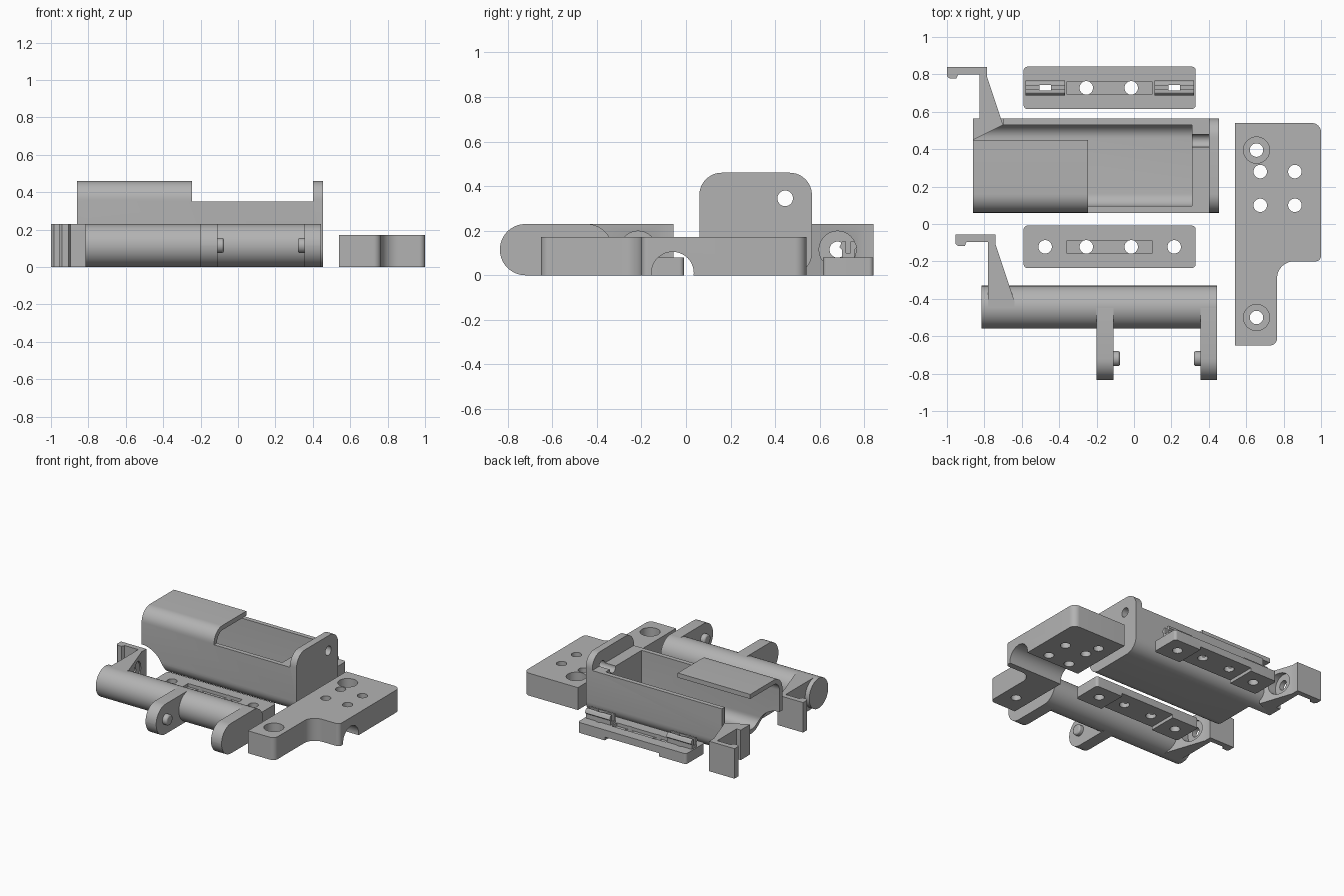
import bpy, bmesh, math
from mathutils import Vector

if "Cube" in bpy.data.objects:
    bpy.data.objects.remove(bpy.data.objects["Cube"])

gray = bpy.data.materials.new("plain_gray")
gray.use_nodes = True
gray.diffuse_color = (0.45, 0.45, 0.45, 1)
gray.node_tree.nodes["Principled BSDF"].inputs["Base Color"].default_value = (0.45, 0.45, 0.45, 1)


def rounded(corners, steps=10):
    """Outline from (a, b, radius) corners, with arcs at radii above zero."""
    out, n = [], len(corners)
    for i, (a, b, r) in enumerate(corners):
        p = Vector((a, b))
        if r == 0:
            out.append(p)
            continue
        d1 = (Vector(corners[i - 1][:2]) - p).normalized()
        d2 = (Vector(corners[(i + 1) % n][:2]) - p).normalized()
        half = d1.angle(d2) / 2
        c = p + (d1 + d2).normalized() * r / math.sin(half)
        u, v = p + d1 * r / math.tan(half) - c, p + d2 * r / math.tan(half) - c
        phi = math.pi - 2 * half
        for k in range(steps + 1):
            s = k / steps
            out.append(c + (u * math.sin((1 - s) * phi) + v * math.sin(s * phi)) / math.sin(phi))
    return out


def rect(a0, a1, b0, b1, r=0):
    return rounded([(a0, b0, r), (a1, b0, r), (a1, b1, r), (a0, b1, r)])


def circle(a, b, r, n=40):
    return [Vector((a + r * math.cos(2 * math.pi * i / n), b + r * math.sin(2 * math.pi * i / n)))
            for i in range(n)]


def prism(name, outline, axis, t0, t1):
    """Extrude a flat outline along an axis from t0 to t1."""
    place = {"x": lambda p, t: (t, p[0], p[1]),
             "y": lambda p, t: (p[0], t, p[1]),
             "z": lambda p, t: (p[0], p[1], t)}[axis]
    bm = bmesh.new()
    low = [bm.verts.new(place(p, t0)) for p in outline]
    high = [bm.verts.new(place(p, t1)) for p in outline]
    bm.faces.new(low)
    bm.faces.new(high)
    for i in range(len(low)):
        j = (i + 1) % len(low)
        bm.faces.new((low[i], low[j], high[j], high[i]))
    bmesh.ops.recalc_face_normals(bm, faces=bm.faces)
    mesh = bpy.data.meshes.new(name)
    bm.to_mesh(mesh)
    bm.free()
    mesh.materials.append(gray)
    ob = bpy.data.objects.new(name, mesh)
    bpy.context.collection.objects.link(ob)
    return ob


def combine(ob, outline, axis, t0, t1, op="DIFFERENCE"):
    """Cut (or add) an extruded outline from (to) an object."""
    tool = prism("tool", outline, axis, t0, t1)
    mod = ob.modifiers.new("bool", "BOOLEAN")
    mod.operation, mod.solver, mod.object = op, "EXACT", tool
    bpy.context.view_layer.objects.active = ob
    bpy.ops.object.modifier_apply(modifier=mod.name)
    bpy.data.objects.remove(tool)


parts = []

# Mounting plate with cable groove, screw holes and counterbores
plate = prism("mounting_plate", rounded([
    (0.54, -0.65, 0), (0.765, -0.65, 0.04), (0.765, -0.2, 0.09),
    (1, -0.2, 0.03), (1, 0.54, 0.05), (0.54, 0.54, 0)]), "z", 0, 0.172)
combine(plate, circle(-0.06, 0.01, 0.095), "x", 0.5, 1.1)
for x in (0.675, 0.86):
    for y in (0.1, 0.28):
        combine(plate, circle(x, y, 0.036), "z", -0.1, 0.3)
for y in (-0.5, 0.395):
    combine(plate, circle(0.655, y, 0.036), "z", -0.1, 0.3)
    combine(plate, circle(0.655, y, 0.07), "z", 0.09, 0.3)
parts.append(plate)

# Open housing with partial cover and end ear
housing = prism("housing", rect(0.06, 0.565, 0, 0.46, 0.1), "x", -0.86, 0.455)
combine(housing, rect(0.095, 0.53, 0.035, 0.425, 0.07), "x", -0.95, 0.31)
combine(housing, rect(-0.245, 0.4, 0.35, 0.6), "y", -0.1, 0.7)
combine(housing, rect(-0.95, -0.2, 0.35, 0.6), "y", 0.45, 0.7)
combine(housing, rect(-0.95, -0.7, 0.22, 0.6), "y", 0.45, 0.7)
combine(housing, circle(-0.86, 0, 0.19), "y", -0.1, 0.45)
combine(housing, circle(0.445, 0.345, 0.035), "x", 0.28, 0.6)
parts.append(housing)


def latch_arm(name, dx, dy, root):
    """Hooked arm with a counterbored screw hole through it."""
    shape = [(-0.825, 0.565), (-0.825, 0.8), (-0.94, 0.8), (-0.95, 0.777), (-0.985, 0.777),
             (-1, 0.79), (-1, 0.84), (-0.785, 0.84), (-0.785, 0.785)] + root
    arm = prism(name, [(x + dx, y + dy) for x, y in shape], "z", 0, 0.23)
    combine(arm, circle(0.68 + dy, 0.115, 0.036), "x", -1.1, -0.5)
    combine(arm, circle(0.68 + dy, 0.115, 0.083), "x", -0.787 + dx, -0.5)
    parts.append(arm)


latch_arm("housing_latch_arm", 0, 0, [(-0.7, 0.53), (-0.86, 0.45), (-0.86, 0.565)])
latch_arm("lever_latch_arm", 0.045, -0.895, [(-0.685, 0.485), (-0.685, 0.45), (-0.825, 0.45)])

# Lever: round bar, two lugs and their facing pins
parts.append(prism("lever_bar", circle(-0.445, 0.115, 0.115, 64), "x", -0.815, 0.445))
for side, x0, x1, p0, p1 in (("right", -0.2, -0.11, -0.12, -0.075),
                             ("left", 0.355, 0.445, 0.32, 0.365)):
    parts.append(prism(side + "_lug", rect(-0.835, -0.335, 0, 0.23, 0.1149), "x", x0, x1))
    pin = prism(side + "_pin", circle(-0.72, 0.115, 0.04), "x", p0, p1)
    bevel = pin.modifiers.new("rounding", "BEVEL")
    bevel.width, bevel.segments = 0.01, 2
    bevel.limit_method, bevel.angle_limit = "ANGLE", math.radians(40)
    parts.append(pin)


def strip(name, y):
    """Rounded strip with four holes, a top slot and a raised middle underside."""
    ob = prism(name, rect(-0.59, 0.33, y - 0.113, y + 0.113, 0.02), "z", 0, 0.08)
    combine(ob, rect(-0.36, 0.1, y - 0.032, y + 0.032), "z", 0.055, 0.2)
    combine(ob, rect(-0.36, 0.1, y - 0.2, y + 0.2), "z", -0.1, 0.025)
    for x in (-0.475, -0.255, -0.015, 0.215):
        combine(ob, circle(x, y, 0.036), "z", -0.1, 0.2)
    parts.append(ob)


strip("front_strip", -0.122)
strip("back_strip", 0.728)

# Split snap clips on the back strip
for side, x in (("right", -0.475), ("left", 0.215)):
    clip = prism(side + "_clip", rounded([
        (0.7, 0.07, 0), (0.756, 0.07, 0), (0.756, 0.115, 0), (0.768, 0.125, 0),
        (0.756, 0.152, 0.008), (0.7, 0.152, 0.008), (0.688, 0.125, 0), (0.7, 0.115, 0)], 4),
        "x", x - 0.105, x + 0.105)
    combine(clip, rect(0.718, 0.738, 0.1, 0.2), "x", x - 0.2, x + 0.2)
    combine(clip, rect(x - 0.03, x + 0.03, 0.713, 0.743), "z", 0, 0.2)
    parts.append(clip)

# Smooth curved faces, keep crisp edges
bpy.ops.object.select_all(action="DESELECT")
for ob in parts:
    ob.select_set(True)
bpy.context.view_layer.objects.active = parts[0]
bpy.ops.object.shade_smooth_by_angle(angle=math.radians(30))
